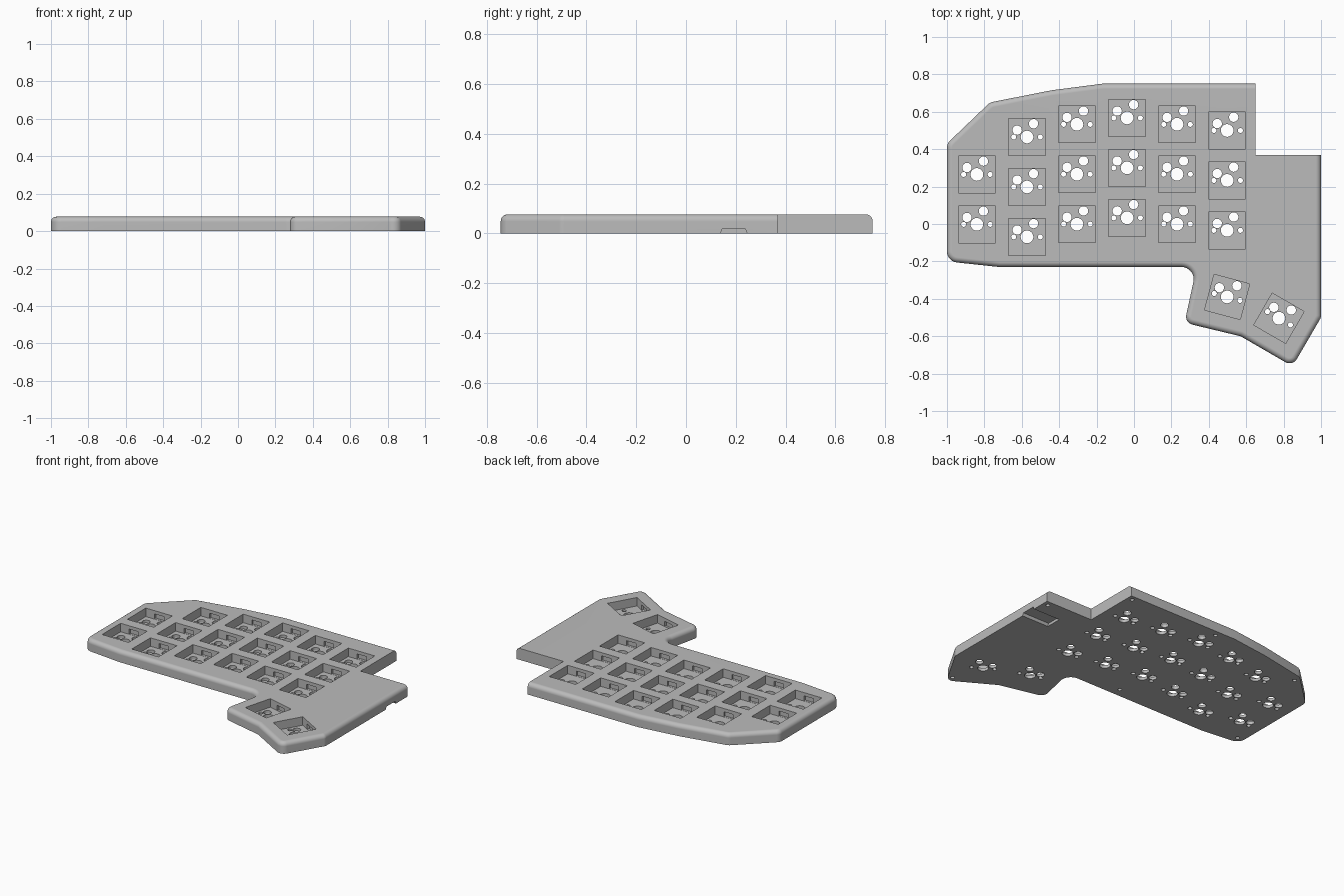
import bpy, bmesh, math
from mathutils import Matrix, Vector

cube = bpy.data.objects.get("Cube")
if cube:
    bpy.data.objects.remove(cube, do_unlink=True)

HEIGHT, FLOOR, ROUND = 0.077, 0.02, 0.028
KEY = 0.197

grey = bpy.data.materials.new("case grey")
grey.use_nodes = True
grey.diffuse_color = (0.5, 0.5, 0.5, 1)
bsdf = next(n for n in grey.node_tree.nodes if n.type == 'BSDF_PRINCIPLED')
bsdf.inputs["Base Color"].default_value = grey.diffuse_color


def make_object(name, bm):
    bmesh.ops.recalc_face_normals(bm, faces=bm.faces)
    mesh = bpy.data.meshes.new(name)
    bm.to_mesh(mesh)
    bm.free()
    mesh.materials.append(grey)
    obj = bpy.data.objects.new(name, mesh)
    bpy.context.collection.objects.link(obj)
    return obj


def fillet(prev, corner, nxt, radius, steps=8):
    """Points of an arc that rounds one outline corner."""
    p, c, n = Vector(prev), Vector(corner), Vector(nxt)
    if radius == 0:
        return [c]
    a, b = (p - c).normalized(), (n - c).normalized()
    half = a.angle(b) / 2
    centre = c + (a + b).normalized() * radius / math.sin(half)
    reach = radius / math.tan(half)
    start, end = c + a * reach - centre, c + b * reach - centre
    sweep = start.angle(end)
    count = max(2, round(steps * sweep / (math.pi / 2)))
    arc = []
    for i in range(count + 1):
        t = i / count
        arc.append(centre + (start * math.sin((1 - t) * sweep)
                             + end * math.sin(t * sweep)) / math.sin(sweep))
    return arc


def box(bm, size, centre, frame=Matrix()):
    place = frame @ Matrix.Translation(centre) @ Matrix.Diagonal((*size, 1))
    return bmesh.ops.create_cube(bm, size=1, matrix=place)["verts"]


def drill(bm, x, y, radius, top, frame=Matrix()):
    bottom = -0.02
    bmesh.ops.create_cone(bm, cap_ends=True, segments=24, radius1=radius, radius2=radius,
                          depth=top - bottom,
                          matrix=frame @ Matrix.Translation((x, y, (top + bottom) / 2)))


# Case outline: x, y, corner radius
outline = [(-1, -0.2, 0.06), (-0.72, -0.23, 0), (0.335, -0.23, 0.065),
           (0.27, -0.528, 0.045), (0.57, -0.6, 0), (0.848, -0.761, 0.045),
           (1, -0.5, 0.04), (1, 0.37, 0), (0.65, 0.37, 0), (0.65, 0.75, 0),
           (-0.17, 0.75, 0), (-0.44, 0.715, 0), (-0.77, 0.65, 0.05), (-1, 0.43, 0.05)]
points = []
for i, (x, y, r) in enumerate(outline):
    points += fillet(outline[i - 1][:2], (x, y), outline[(i + 1) % len(outline)][:2], r)

bm = bmesh.new()
base = bm.faces.new([bm.verts.new((p.x, p.y, 0)) for p in points])
raised = bmesh.ops.extrude_face_region(bm, geom=[base])["geom"]
for v in raised:
    if isinstance(v, bmesh.types.BMVert):
        v.co.z = HEIGHT


# Round the top rim, leaving the two notch edges square
def in_notch(v):
    return v.co.x > 0.64 and v.co.y > 0.36


rim = [e for e in bm.edges if all(v.co.z > HEIGHT / 2 for v in e.verts)
       and not all(in_notch(v) for v in e.verts)]
bmesh.ops.bevel(bm, geom=rim, offset=ROUND, segments=6, profile=0.5,
                affect='EDGES', clamp_overlap=False)
case = make_object("keyboard_case", bm)

# Key positions: column x, highest key y, number of keys
columns = [(-0.84, 0.265, 2), (-0.572, 0.465, 3), (-0.305, 0.533, 3),
           (-0.037, 0.567, 3), (0.23, 0.533, 3), (0.498, 0.5, 3)]
frames = [Matrix.Translation((x, y - row * 0.267, 0))
          for x, y, rows in columns for row in range(rows)]
for x, y, turn in [(0.498, -0.39, -15), (0.775, -0.504, -30)]:
    frames.append(Matrix.Translation((x, y, 0)) @ Matrix.Rotation(math.radians(turn), 4, 'Z'))

pockets, clips, pins, underside = [bmesh.new() for _ in range(4)]
for f in frames:
    # Square pocket, clip recesses under its rim, and pin holes in its floor
    box(pockets, (KEY, KEY, 0.1), (0, 0, FLOOR + 0.05), f)
    for side in (-1, 1):
        box(clips, (0.07, 0.03, 0.034), (0, side * KEY / 2, FLOOR + 0.018), f)
        drill(pins, side * 0.071, 0, 0.0135, 0.04, f)
    drill(pins, 0, 0, 0.034, 0.04, f)
    drill(pins, -0.053, 0.037, 0.025, 0.04, f)
    drill(pins, 0.035, 0.071, 0.025, 0.04, f)

# Blind screw holes and the cable recess in the underside
for x, y in [(0.615, 0.715), (0.965, 0.335), (0.845, -0.71), (-0.03, -0.17),
             (-0.77, 0.6), (-0.955, -0.16), (-0.05, 0.71)]:
    drill(underside, x, y, 0.013, 0.03)
recess = box(underside, (0.3, 0.124, 0.038), (0.95, 0.192, -0.001))
for v in recess:
    if v.co.z > 0:
        v.co.y = 0.192 + (v.co.y - 0.192) * 0.75

bpy.context.view_layer.objects.active = case
case.select_set(True)
for name, cutter_bm in [("pocket_cutter", pockets), ("clip_cutter", clips),
                        ("pin_cutter", pins), ("underside_cutter", underside)]:
    cutter = make_object(name, cutter_bm)
    cutter.hide_render = True
    cut = case.modifiers.new(name, 'BOOLEAN')
    cut.operation, cut.solver, cut.object = 'DIFFERENCE', 'EXACT', cutter
    bpy.ops.object.modifier_apply(modifier=cut.name)
    bpy.data.objects.remove(cutter, do_unlink=True)

# Smooth rounded rims, crisp cut edges
bpy.ops.object.shade_smooth_by_angle(angle=math.radians(30))
weighted = case.modifiers.new("flat_top", 'WEIGHTED_NORMAL')
weighted.keep_sharp = True
